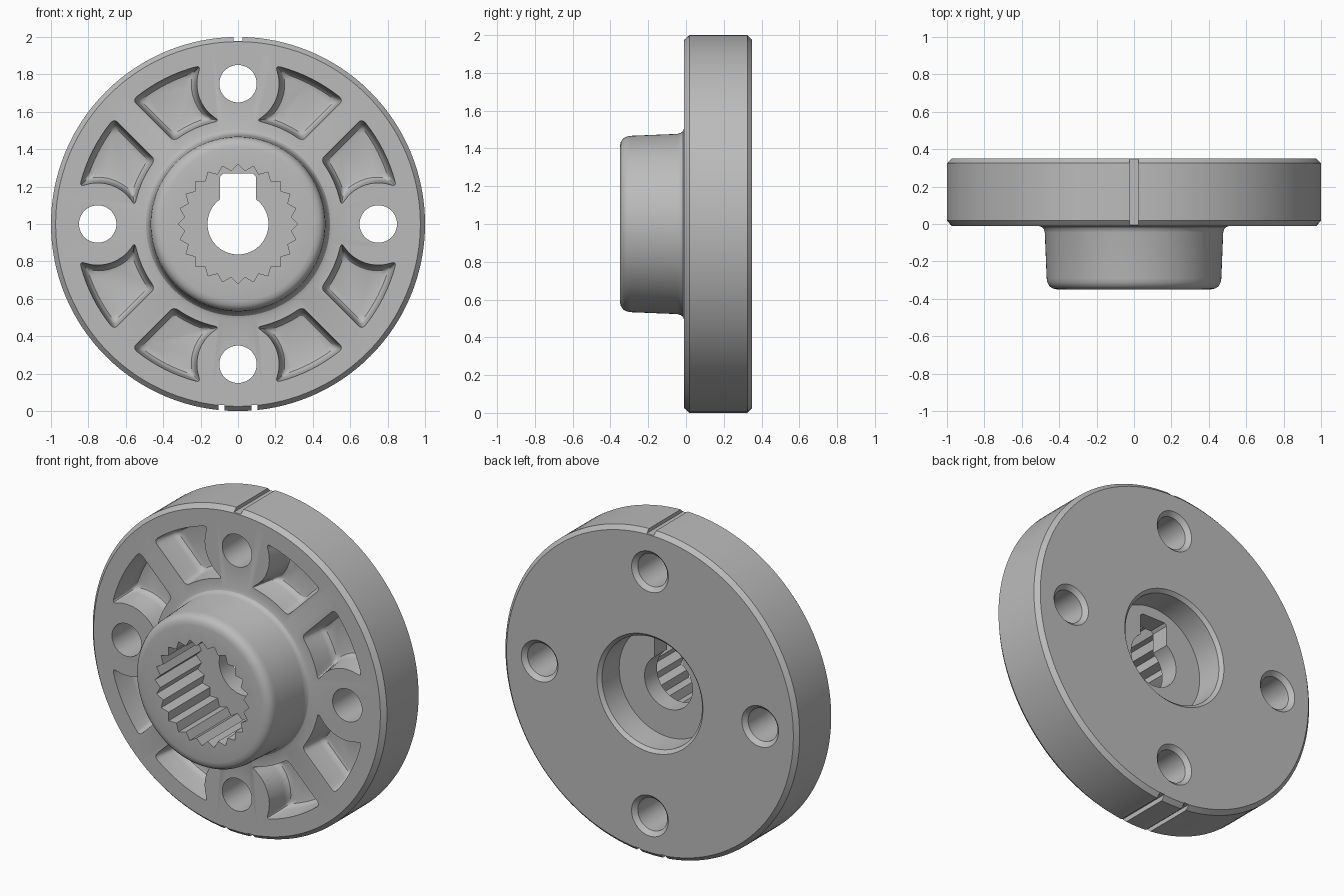
import bpy, bmesh
from math import sin, cos, pi, acos, asin, atan2, hypot
from mathutils import Vector

if "Cube" in bpy.data.objects:
    bpy.data.objects.remove(bpy.data.objects["Cube"], do_unlink=True)

grey = bpy.data.materials.new("plain grey")
grey.use_nodes = True
grey.diffuse_color = (0.5, 0.5, 0.5, 1)
grey.node_tree.nodes["Principled BSDF"].inputs["Base Color"].default_value = (0.5, 0.5, 0.5, 1)


def circle(r, n=96, cu=0, cv=0):
    return [(cu + r * sin(2 * pi * i / n), cv + r * cos(2 * pi * i / n)) for i in range(n)]


def rect(u0, u1, v0, v1):
    return [(u0, v0), (u0, v1), (u1, v1), (u1, v0)]


def loft(name, sections, ring=False):
    """Skin (outline, y) sections; capped at the ends, or closed into a ring."""
    bm = bmesh.new()
    rows = [[bm.verts.new((u, y, v + 1)) for u, v in outline] for outline, y in sections]
    pairs = list(zip(rows, rows[1:])) + ([(rows[-1], rows[0])] if ring else [])
    for a, b in pairs:
        for i in range(len(a)):
            j = (i + 1) % len(a)
            bm.faces.new((a[i], a[j], b[j], b[i]))
    if not ring:
        bm.faces.new(rows[0])
        bm.faces.new(rows[-1])
    bmesh.ops.recalc_face_normals(bm, faces=bm.faces)
    mesh = bpy.data.meshes.new(name)
    bm.to_mesh(mesh)
    bm.free()
    obj = bpy.data.objects.new(name, mesh)
    bpy.context.collection.objects.link(obj)
    mesh.materials.append(grey)
    return obj


BOLT = 0.75  # bolt circle radius


def pocket_outline(d):
    """Rounded pocket between bolt boss and diagonal rib, inset by d."""
    outer, inner, boss, rib = 0.87 - d, 0.56 + d, 0.22 + d, 0.07 + d

    def meet(r):
        return acos((r * r + BOLT ** 2 - boss ** 2) / (2 * r * BOLT))

    def boss_angle(r):
        t = meet(r)
        return atan2(r * sin(t), r * cos(t) - BOLT)

    def arc(r, a0, a1, cv=0):
        return lambda t: Vector((r * sin(a0 + (a1 - a0) * t), cv + r * cos(a0 + (a1 - a0) * t)))

    out_end, in_start = pi / 4 - asin(rib / outer), pi / 4 - asin(rib / inner)
    top = arc(outer, meet(outer), out_end)
    bottom = arc(inner, in_start, meet(inner))
    side = lambda t: top(1).lerp(bottom(0), t)
    curve = arc(boss, boss_angle(inner), boss_angle(outer), BOLT)
    edges = [top, side, bottom, curve]
    points = []
    for k, edge in enumerate(edges):
        following = edges[(k + 1) % 4]
        cut = 0.03 / (edge(1) - edge(0)).length
        points += [edge(cut + (1 - 2 * cut) * i / 8) for i in range(9)]
        # rounded corner
        a, c = edge(1 - cut), edge(1)
        b = following(0.03 / (following(1) - following(0)).length)
        points += [a.lerp(c, t).lerp(c.lerp(b, t), t) for t in (0.25, 0.5, 0.75)]
    return points


# turned flange with hub, bore and rear recess
profile = [(0.163, -0.35), (0.41, -0.35), (0.435, -0.345), (0.453, -0.332), (0.463, -0.313),
           (0.467, -0.29), (0.477, -0.045), (0.482, -0.028), (0.492, -0.016), (0.51, -0.01),
           (0.975, -0.01), (1, 0.018), (1, 0.325), (0.975, 0.35), (0.36, 0.35),
           (0.34, 0.33), (0.335, 0.17), (0.163, 0.17)]
flange = loft("splined_flange", [(circle(r, 128), y) for r, y in profile], ring=True)

cutters = []

# toothed socket and keyway
TEETH = 24
socket = []
for i in range(2 * TEETH):
    r = 0.285 if i % 2 else 0.32
    socket.append((r * sin(pi * i / TEETH), r * cos(pi * i / TEETH)))
cutters.append(loft("socket_cutter", [(socket, -0.4), (socket, 0.05)]))
key = [(-0.095, 0), (-0.095, 0.255), (-0.08, 0.27), (0.08, 0.27), (0.095, 0.255), (0.095, 0)]
cutters.append(loft("keyway_cutter", [(key, 0), (key, 0.25)]))

# bolt holes, countersunk at the back
for k in range(4):
    cu, cv = BOLT * sin(k * pi / 2), BOLT * cos(k * pi / 2)
    cutters.append(loft("bolt_hole_cutter", [(circle(r, 48, cu, cv), y) for r, y in
                        ((0.1, -0.1), (0.1, 0.325), (0.125, 0.35), (0.135, 0.36))]))

# eight drafted pockets with filleted floors
steps = [(-0.004, -0.04), (0, -0.01), (0.012, 0.12), (0.018, 0.142), (0.03, 0.156), (0.045, 0.16)]
for k in range(4):
    s, c = sin(k * pi / 2), cos(k * pi / 2)
    for side in (1, -1):
        cutters.append(loft("pocket_cutter", [
            ([(side * u * c + v * s, -side * u * s + v * c) for u, v in pocket_outline(d)], y)
            for d, y in steps]))

# rim timing grooves: one on top, two underneath
for x, half, v0, v1 in ((0, 0.024, 0.978, 1.1), (-0.088, 0.017, -1.1, -0.968),
                        (0.088, 0.017, -1.1, -0.968)):
    groove = rect(x - half, x + half, v0, v1)
    cutters.append(loft("groove_cutter", [(groove, -0.1), (groove, 0.45)]))

# carve everything out of the flange
bpy.ops.object.select_all(action="DESELECT")
flange.select_set(True)
bpy.context.view_layer.objects.active = flange
for cutter in cutters:
    cutter.hide_render = True
    mod = flange.modifiers.new("carve", "BOOLEAN")
    mod.operation, mod.solver, mod.object = "DIFFERENCE", "EXACT", cutter
    bpy.ops.object.modifier_apply(modifier=mod.name)
    bpy.data.objects.remove(cutter, do_unlink=True)
bpy.ops.object.shade_smooth_by_angle(angle=pi / 6)
